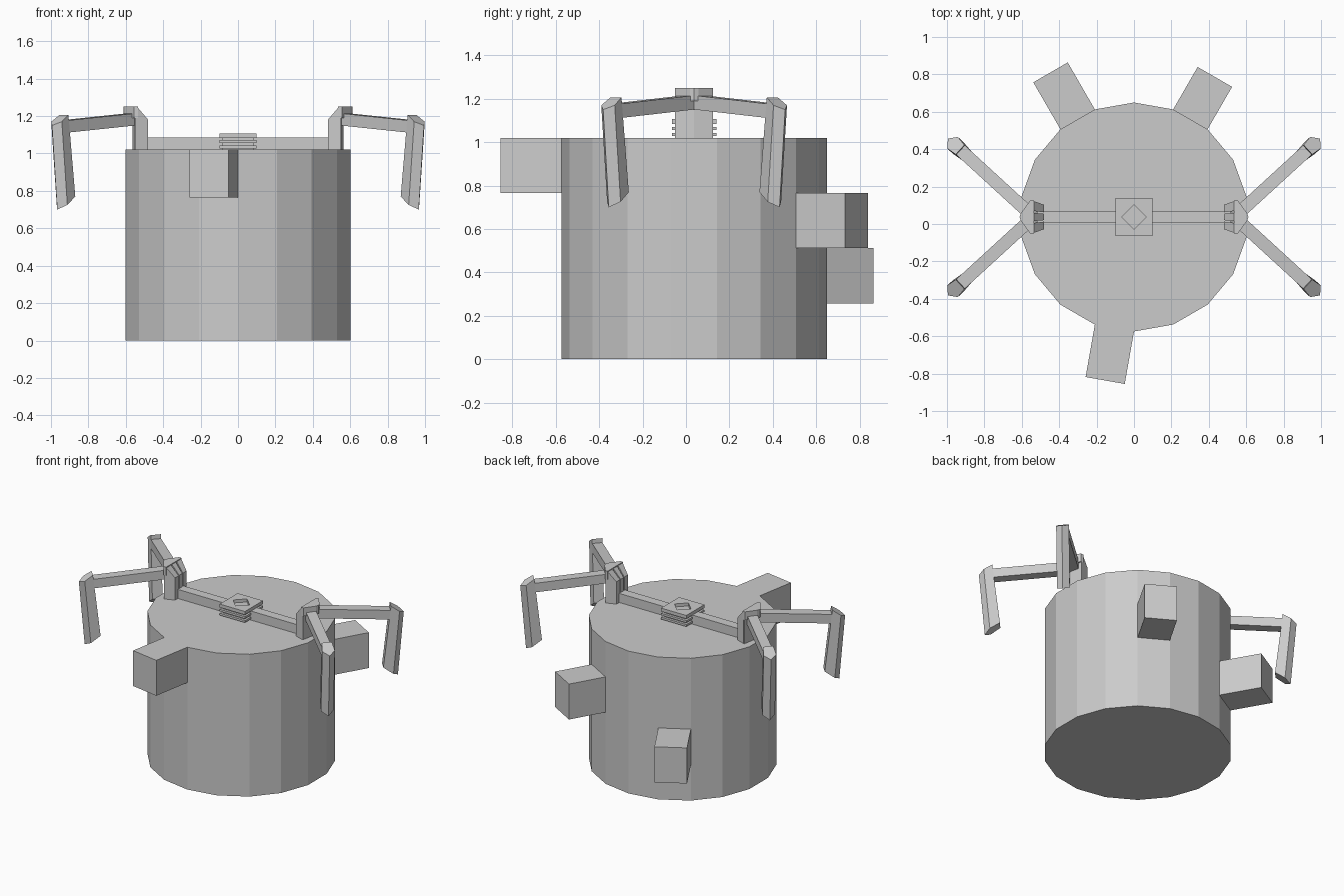
import bpy, bmesh
from math import sin, cos, radians

if "Cube" in bpy.data.objects:
    bpy.data.objects.remove(bpy.data.objects["Cube"])

CY = 0.0375      # depth centre of the drum
R, H, N = 0.612, 1.02, 18


def loft(name, low, high, mirror=(False, False)):
    """Solid between two rings of points, optionally mirrored about the drum axis."""
    bm = bmesh.new()
    a = [bm.verts.new(p) for p in low]
    b = [bm.verts.new(p) for p in high]
    n = len(a)
    bm.faces.new(a[::-1])
    bm.faces.new(b)
    for i in range(n):
        j = (i + 1) % n
        bm.faces.new((a[i], a[j], b[j], b[i]))
    bmesh.ops.recalc_face_normals(bm, faces=bm.faces)
    me = bpy.data.meshes.new(name)
    bm.to_mesh(me)
    bm.free()
    ob = bpy.data.objects.new(name, me)
    ob.location.y = CY
    bpy.context.collection.objects.link(ob)
    if any(mirror):
        m = ob.modifiers.new("mirror", 'MIRROR')
        m.use_axis = (mirror[0], mirror[1], False)
        m.use_mirror_merge = False
    return ob


def prism(name, outline, z0, z1, mirror=(False, False)):
    return loft(name, [(x, y, z0) for x, y in outline],
                [(x, y, z1) for x, y in outline], mirror)


def rect(hx, hy):
    return [(-hx, -hy), (hx, -hy), (hx, hy), (-hx, hy)]


def rim(deg, r=R):
    return (r * sin(radians(deg)), r * cos(radians(deg)))


# Drum: 18-sided, one vertex pointing straight back
prism("drum", [rim(i * 360 / N) for i in range(N)], 0, H)

# Blocks growing out of single drum facets: facet angle, z range, length
for name, deg, z0, z1, length in (("low_block", -30, 0.257, 0.512, 0.29),
                                  ("middle_block", 30, 0.512, 0.766, 0.262),
                                  ("top_block", 190, 0.766, H, 0.285)):
    p, q = rim(deg - 10), rim(deg + 10)
    dx, dy = rim(deg, 1)
    out = [(x + dx * length, y + dy * length) for x, y in (q, p)]
    ins = [(x - dx * 0.02, y - dy * 0.02) for x, y in (p, q)]
    prism(name, ins + out, z0, z1)

# Cross bar over the lid
prism("cross_bar", rect(0.52, 0.033), H, 1.085)

# Centre hub: core, thin plates, top plate with a diamond recess
prism("hub_core", rect(0.085, 0.085), H, 1.086)
for z in (1.028, 1.056):
    prism("hub_plate", rect(0.1, 0.102), z, z + 0.015)
top = prism("hub_top_plate", rect(0.1, 0.102), 1.084, 1.108)
cutter = prism("hub_cutter", [(-0.065, 0), (0, -0.065), (0.065, 0), (0, 0.065)], 1.0, 1.2)
cutter.hide_render = True
cutter.hide_set(True)
cut = top.modifiers.new("recess", 'BOOLEAN')
cut.object = cutter
cut.operation = 'DIFFERENCE'
cut.solver = 'EXACT'

# Posts at the bar ends: tapered inner fins, backing wall, pointed cap
side = [(0.48, H), (0.545, H), (0.545, 1.25), (0.54, 1.25), (0.48, 1.18)]


def flare(x):
    return 0.065 + (x - 0.48) / 0.065 * 0.023


for t0, t1 in ((-1, -0.38), (-0.26, 0.26), (0.38, 1)):
    loft("post_fin", [(x, t0 * flare(x), z) for x, z in side],
         [(x, t1 * flare(x), z) for x, z in side], (True, False))
prism("post_wall", [(0.515, -0.076), (0.55, -0.088), (0.565, 0), (0.55, 0.088), (0.515, 0.076)],
      H, 1.215, (True, False))
prism("post_cap", [(0.535, -0.088), (0.555, -0.088), (0.605, -0.02), (0.612, 0),
                   (0.605, 0.02), (0.555, 0.088), (0.535, 0.088)], 1.19, 1.25, (True, False))

# Four arms and hanging legs, laid out along a diagonal (r outward, t sideways)
c, s = cos(radians(42.5)), sin(radians(42.5))


def diag(r, t, z):
    return (0.55 + r * c - t * s, 0.012 + r * s + t * c, z)


def arm_end(r, z):
    return [diag(r, t, z + h) for t, h in
            ((-0.034, -0.035), (0.034, -0.035), (0.034, 0.03), (-0.034, 0.03))]


loft("arm", arm_end(0, 1.187), arm_end(0.54, 1.145), (True, True))


def leg_ring(inner, mid, tip):
    (ri, zi), (rm, zm), (rt, zt) = inner, mid, tip
    return [diag(ri, -0.034, zi), diag(rm, -0.042, zm), diag(rt, 0, zt),
            diag(rm, 0.042, zm), diag(ri, 0.034, zi)]


loft("leg", leg_ring((0.465, 0.77), (0.53, 0.725), (0.565, 0.70)),
     leg_ring((0.515, 1.207), (0.57, 1.17), (0.603, 1.15)), (True, True))
